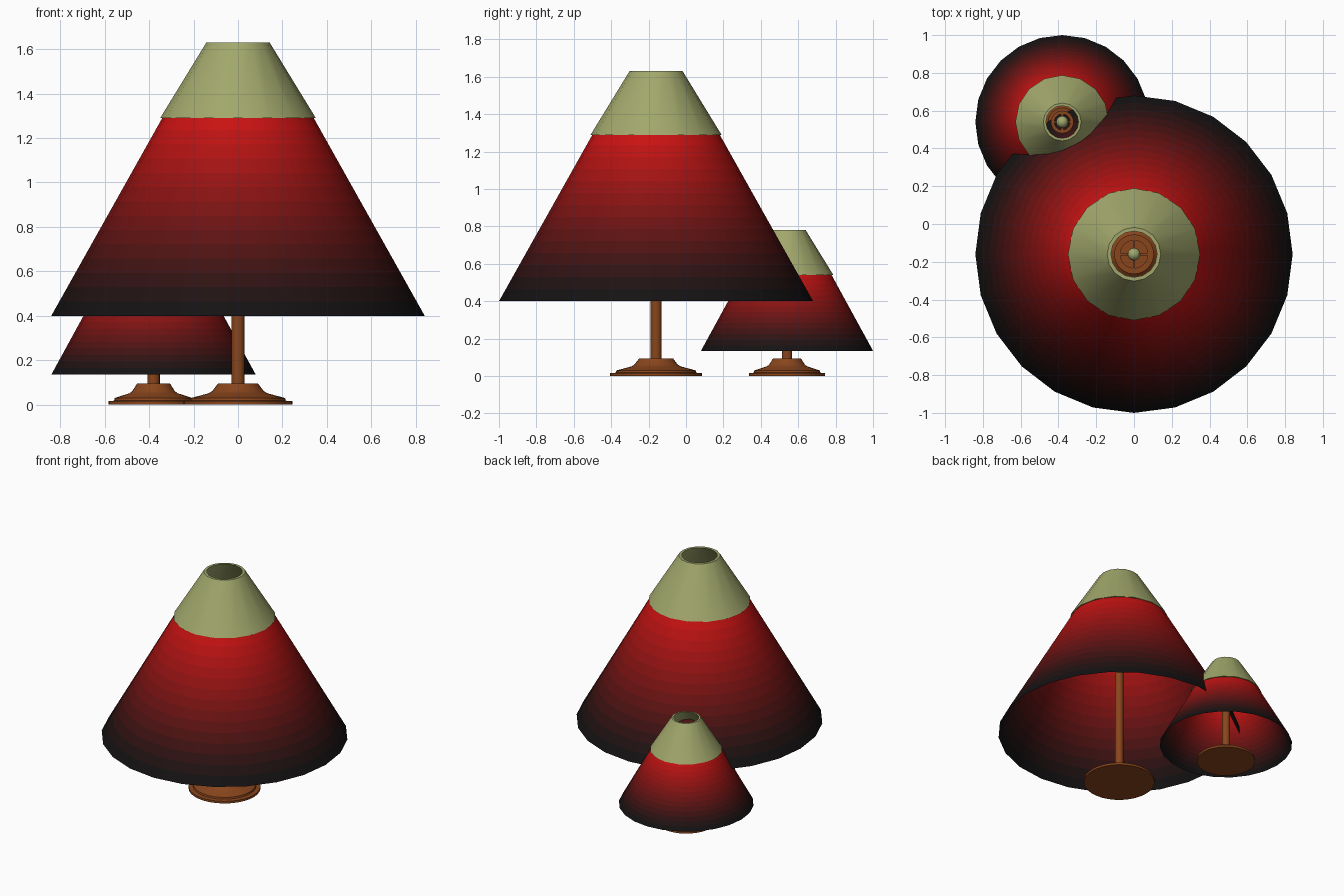
import bpy, bmesh, math

if "Cube" in bpy.data.objects:
    bpy.data.objects.remove(bpy.data.objects["Cube"])

def material(name, rgb):
    m = bpy.data.materials.new(name)
    m.diffuse_color = (*rgb, 1)
    m.use_nodes = True
    m.node_tree.nodes["Principled BSDF"].inputs["Base Color"].default_value = m.diffuse_color
    return m

BANDS = 14
WOOD = material("wood", (0.25, 0.06, 0.012))
GREEN = material("sage", (0.36, 0.39, 0.15))
# shade fabric fades from black at the rim to red at the top
REDS = [material(f"fabric_{i}", (0.006 + 0.62 * ((i + .5) / BANDS) ** 1.9, 0.006, 0.006))
        for i in range(BANDS)]

def lathe(name, profile, sides, center, mats, closed=False, caps=False, outward=True):
    """Revolve (radius, z) points around the lamp axis; cycles mats per band."""
    bm = bmesh.new()
    rings = []
    for r, z in profile:
        rings.append([bm.verts.new((r * math.cos(2 * math.pi * i / sides),
                                    r * math.sin(2 * math.pi * i / sides), z))
                      for i in range(sides)])
    n = len(rings)
    for k in range(n if closed else n - 1):
        a, b = rings[k], rings[(k + 1) % n]
        for i in range(sides):
            j = (i + 1) % sides
            f = bm.faces.new((a[i], a[j], b[j], b[i]))
            f.material_index = min(k, len(mats) - 1)
    if caps:
        bm.faces.new(rings[0][::-1])
        bm.faces.new(rings[-1])
    if closed or caps:
        bmesh.ops.recalc_face_normals(bm, faces=bm.faces)
    me = bpy.data.meshes.new(name)
    bm.to_mesh(me)
    bm.free()
    for m in mats:
        me.materials.append(m)
    ob = bpy.data.objects.new(name, me)
    ob.location = (*center, 0)
    bpy.context.collection.objects.link(ob)
    finish(ob)
    return ob

def finish(ob):
    bpy.ops.object.select_all(action='DESELECT')
    ob.select_set(True)
    bpy.context.view_layer.objects.active = ob
    bpy.ops.object.shade_smooth_by_angle(angle=math.radians(30))

def lamp(tag, c, base_r, rim, waist, top, pole_r, lip, ring_r):
    (r0, z0), (r1, z1), (r2, z2) = rim, waist, top
    # stepped foot
    s = base_r / 0.245
    foot = [(.245, 0), (.245, .016), (.215, .018), (.212, .03), (.13, .052),
            (.115, .062), (.09, .095), (.035, .095)]
    lathe(tag + "_foot", [(r * s, z) for r, z in foot], 32, c, [WOOD], caps=True)
    # pole
    zt = z2 - 0.5 * (z2 - z1)
    lathe(tag + "_pole", [(pole_r, .09), (pole_r, zt)], 16, c, [WOOD], caps=True)
    # fabric shade, slightly tucked under the collar
    rt, zs = r1 - 0.015, z1 + 0.01
    pts = [(r0 + (rt - r0) * i / BANDS, z0 + (zs - z0) * i / BANDS) for i in range(BANDS + 1)]
    lathe(tag + "_shade", pts, 24, c, REDS)
    # thick upper collar, open at the top
    lathe(tag + "_collar", [(r1, z1), (r2, z2), (r2 - lip, z2), (r1 - lip, z1)],
          16, c, [GREEN], closed=True)
    # holder ring and cross spokes
    h = 0.008
    lathe(tag + "_holder_ring", [(ring_r, zt - h), (ring_r, zt + h),
          (ring_r * .7, zt + h), (ring_r * .7, zt - h)], 24, c, [WOOD], closed=True)
    for k, dims in enumerate(((2 * ring_r * .95, .012, .012), (.012, 2 * ring_r * .95, .012))):
        bpy.ops.mesh.primitive_cube_add(size=1, location=(*c, zt))
        ob = bpy.context.object
        ob.name = f"{tag}_spoke_{k}"
        ob.scale = dims
        ob.data.materials.append(WOOD)
    # finial knob
    bpy.ops.mesh.primitive_uv_sphere_add(segments=16, ring_count=10, radius=pole_r * 1.15,
                                         location=(*c, zt + pole_r))
    ob = bpy.context.object
    ob.name = tag + "_knob"
    ob.data.materials.append(GREEN)
    finish(ob)

lamp("large_lamp", (0, -0.16), 0.245, (.84, .40), (.35, 1.29), (.142, 1.63), .029, .02, .105)
lamp("small_lamp", (-0.38, 0.54), 0.202, (.46, .135), (.248, .54), (.1, .78), .028, .014, .06)
